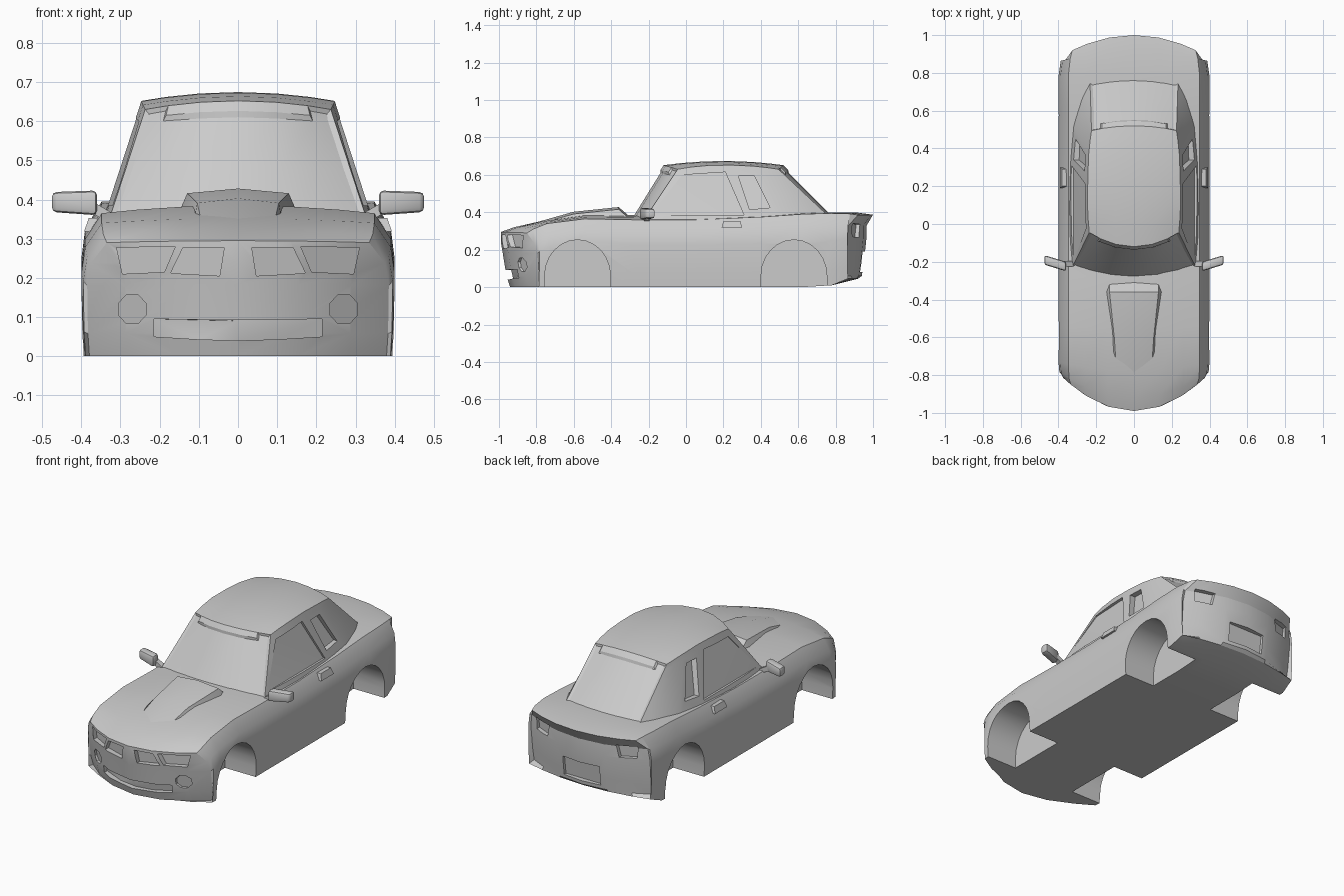
import bpy, bmesh, math
from mathutils import Vector

old = bpy.data.objects.get("Cube")
if old:
    bpy.data.objects.remove(old, do_unlink=True)

paint = bpy.data.materials.new("plain grey")
paint.use_nodes = True
paint.diffuse_color = (0.6, 0.6, 0.6, 1)
paint.node_tree.nodes["Principled BSDF"].inputs["Base Color"].default_value = (0.6, 0.6, 0.6, 1)


def finish(name, bm, smooth=True):
    bmesh.ops.recalc_face_normals(bm, faces=bm.faces)
    mesh = bpy.data.meshes.new(name)
    bm.to_mesh(mesh)
    bm.free()
    mesh.materials.append(paint)
    ob = bpy.data.objects.new(name, mesh)
    bpy.context.collection.objects.link(ob)
    return ob


def activate(ob):
    bpy.ops.object.select_all(action='DESELECT')
    ob.select_set(True)
    bpy.context.view_layer.objects.active = ob


def smooth(ob, angle=28):
    activate(ob)
    bpy.ops.object.shade_smooth_by_angle(angle=math.radians(angle))


def table(t, pts):
    """Piecewise linear lookup."""
    for (a, p), (b, q) in zip(pts, pts[1:]):
        if t <= b:
            return p + (q - p) * max(0, (t - a) / (b - a))
    return pts[-1][1]


def shaped_box(us, vs, ws, fn):
    """Closed box of grid faces whose points are placed by fn(u, v, w)."""
    bm = bmesh.new()
    axes = (us, vs, ws)
    cache = {}

    def vert(key):
        if key not in cache:
            cache[key] = bm.verts.new(fn(*(axes[n][key[n]] for n in range(3))))
        return cache[key]

    for n in range(3):
        a, b = [m for m in range(3) if m != n]
        for end in (0, len(axes[n]) - 1):
            for i in range(len(axes[a]) - 1):
                for j in range(len(axes[b]) - 1):
                    quad = []
                    for di, dj in ((0, 0), (1, 0), (1, 1), (0, 1)):
                        key = [0, 0, 0]
                        key[n], key[a], key[b] = end, i + di, j + dj
                        quad.append(vert(tuple(key)))
                    bm.faces.new(quad)
    bmesh.ops.recalc_face_normals(bm, faces=bm.faces)
    return bm


def cut(target, outline, outer, inner):
    """Cut a prism from the target; outer and inner place the outline's points."""
    bm = bmesh.new()
    a = [bm.verts.new(outer(*p)) for p in outline]
    b = [bm.verts.new(inner(*p)) for p in outline]
    bm.faces.new(a)
    bm.faces.new(b[::-1])
    for i in range(len(a)):
        j = (i + 1) % len(a)
        bm.faces.new((a[i], b[i], b[j], a[j]))
    tool = finish("cutter", bm)
    tool.hide_render = True
    mod = target.modifiers.new("cut", 'BOOLEAN')
    mod.operation, mod.solver, mod.object = 'DIFFERENCE', 'EXACT', tool
    activate(target)
    bpy.ops.object.modifier_apply(modifier=mod.name)
    bpy.data.objects.remove(tool, do_unlink=True)


COLUMNS = [-1, -.75, -.4, 0, .4, .75, 1]

# Lower body: centre y, half width, bottom, edge top, centre top, bow
STATIONS = [
    (-.99, .385, 0, .29, .295, .2), (-.92, .395, 0, .31, .32, .14),
    (-.78, .4, 0, .34, .352, .05), (-.55, .4, 0, .365, .385, .01),
    (-.28, .4, 0, .36, .385, 0), (.05, .4, 0, .36, .38, 0),
    (.4, .4, 0, .375, .385, 0), (.62, .4, 0, .39, .4, 0),
    (.78, .4, .01, .395, .4, 0), (.92, .388, .045, .392, .398, -.06),
    (1, .375, .06, .385, .387, -.12)]
# Side levels: height share, width share, front setback, rear setback
LEVELS = [(0, .985, .05, .06), (.2, .995, .03, .05), (.62, 1, .01, .035),
          (.82, .975, 0, .035), (1, .87, 0, 0)]
LAST = len(STATIONS) - 1


def body_point(u, s, k):
    y, half, low, edge, mid, bow = STATIONS[s]
    share, wide, front, rear = LEVELS[k]
    x = u * half * wide
    z = low + share * (mid + (edge - mid) * u * u - low)
    y += bow * (x / .4) ** 2 + (front if s == 0 else -rear if s == LAST else 0)
    return (x, y, z)


body = finish("body", shaped_box(COLUMNS, range(LAST + 1), range(len(LEVELS)), body_point))

# Wheel arches
for side in (-1, 1):
    for centre in (-.58, .577):
        arch = [(centre - .176, -.1), (centre + .176, -.1)]
        arch += [(centre + .176 * math.cos(t * math.pi / 12),
                  .06 + .193 * math.sin(t * math.pi / 12)) for t in range(13)]
        cut(body, arch, lambda y, z: (side * .6, y, z), lambda y, z: (side * .2, y, z))


def nose(depth):
    return lambda x, z: (x, -.99 + .2 * (x / .4) ** 2 + table(z, [(0, .05), (.06, .03), (.18, .01), (.24, 0)]) + depth, z)


def tail(depth):
    return lambda x, z: (x, 1 - .12 * (x / .4) ** 2 - table(z, [(.06, .06), (.26, .035), (.33, .035), (.385, 0)]) - depth, z)


# Lamps, grilles and number plate recesses
HEADLIGHT = [(.31, .277), (.16, .28), (.188, .215), (.295, .21)]
UPPER_GRILLE = [(.14, .278), (.035, .278), (.047, .205), (.172, .212)]
LOWER_GRILLE = [(-.004, .092), (.1, .093), (.215, .095), (.215, .05), (.1, .043), (-.004, .04)]
FOG = [(.27 + .038 * math.cos((t + .5) * math.pi / 4), .12 + .04 * math.sin((t + .5) * math.pi / 4)) for t in range(8)]
TAIL_LIGHT = [(.21, .335), (.32, .34), (.315, .27), (.225, .265)]
for side in (-1, 1):
    for outline, depth in ((HEADLIGHT, .03), (UPPER_GRILLE, .03), (LOWER_GRILLE, .03), (FOG, .018)):
        cut(body, [(side * x, z) for x, z in outline], nose(-.2), nose(depth))
    cut(body, [(side * x, z) for x, z in TAIL_LIGHT], tail(-.2), tail(.025))
cut(body, [(-.115, .19), (.115, .19), (.115, .08), (-.115, .08)], tail(-.2), tail(.018))
smooth(body)

# Cabin with windscreen, roof and rear window
BASE_WIDTH = [(0, .335), (.2, .352), (.55, .35), (.75, .335), (.9, .29), (1, .235)]
TOP_WIDTH = [(0, .237), (.3, .248), (.8, .24), (1, .225)]


def cabin_point(u, v, w):
    x = u * ((1 - w) * table(v, BASE_WIDTH) + w * table(v, TOP_WIDTH))
    bow = u * u * table(v, [(0, .075), (.3, .02), (.75, 0), (1, -.025)])
    y = (1 - w) * (-.32 + 1.16 * v) + w * (-.12 + .64 * v) + bow
    top = .63 + .022 * (1 - u * u) + .09 * v * (1 - v)
    return (x, y, .33 + w * (top - .33))


bm = shaped_box(COLUMNS, [0, .15, .35, .55, .75, .9, 1], [0, .5, .92, 1], cabin_point)
for direction in (-1, 1):
    bm.normal_update()
    glass = [f for f in bm.faces if f.normal.y * direction > .5 and f.normal.z > .1
             and all(v.co.z < .64 for v in f.verts)]
    bmesh.ops.inset_region(bm, faces=glass, thickness=.014, depth=-.008)
cabin = finish("cabin", bm)

# Door windows and quarter windows
DOOR_WINDOW = [(-.19, .385), (-.02, .6), (.21, .615), (.31, .385)]
QUARTER_WINDOW = [(.28, .595), (.365, .595), (.45, .425), (.34, .415)]
for side in (-1, 1):
    def pane(depth):
        return lambda y, z: (side * (.35 - .35 * (z - .33) - depth), y, z)
    cut(cabin, DOOR_WINDOW, pane(-.2), pane(.01))
    cut(cabin, QUARTER_WINDOW, pane(-.2), pane(.03))
smooth(cabin)

# Bonnet bulge, widening towards the windscreen
BULGE_Y = [-.86, -.6, -.36, -.31]


def bulge_point(u, s, w):
    half = (.12, .145, .18, .18)[s]
    crown = (.33, .403, .428, .385)[s]
    x = u * half * (1 - .28 * w)
    return (x, BULGE_Y[s], .3 + w * (crown - .012 * abs(u) - .3))


smooth(finish("bonnet_bulge", shaped_box([-1, 0, 1], range(4), [0, 1], bulge_point)), 20)


def block(name, fn, bevel=0):
    bm = shaped_box([0, 1], [0, 1], [0, 1], fn)
    if bevel:
        bmesh.ops.bevel(bm, geom=bm.edges[:], offset=bevel, segments=2, affect='EDGES', profile=.5)
    smooth(finish(name, bm), 40)


# Door mirrors and handles on both sides
for side, label in ((1, "left"), (-1, "right")):
    block(label + "_mirror", lambda u, v, w: (
        side * (.36 + .115 * u), -.25 + .035 * u + .05 * v, .36 + .008 * u + w * (.063 - .012 * u)), .012)
    block(label + "_mirror_arm", lambda u, v, w: (
        side * (.32 + .06 * u), -.225 + .03 * v, .335 + .035 * u + .03 * w))
    block(label + "_door_handle", lambda u, v, w: (
        side * (.35 + .043 * u - .012 * u * w), .19 + .11 * v + .01 * w * (1 - 2 * v) , .318 + .035 * w))
